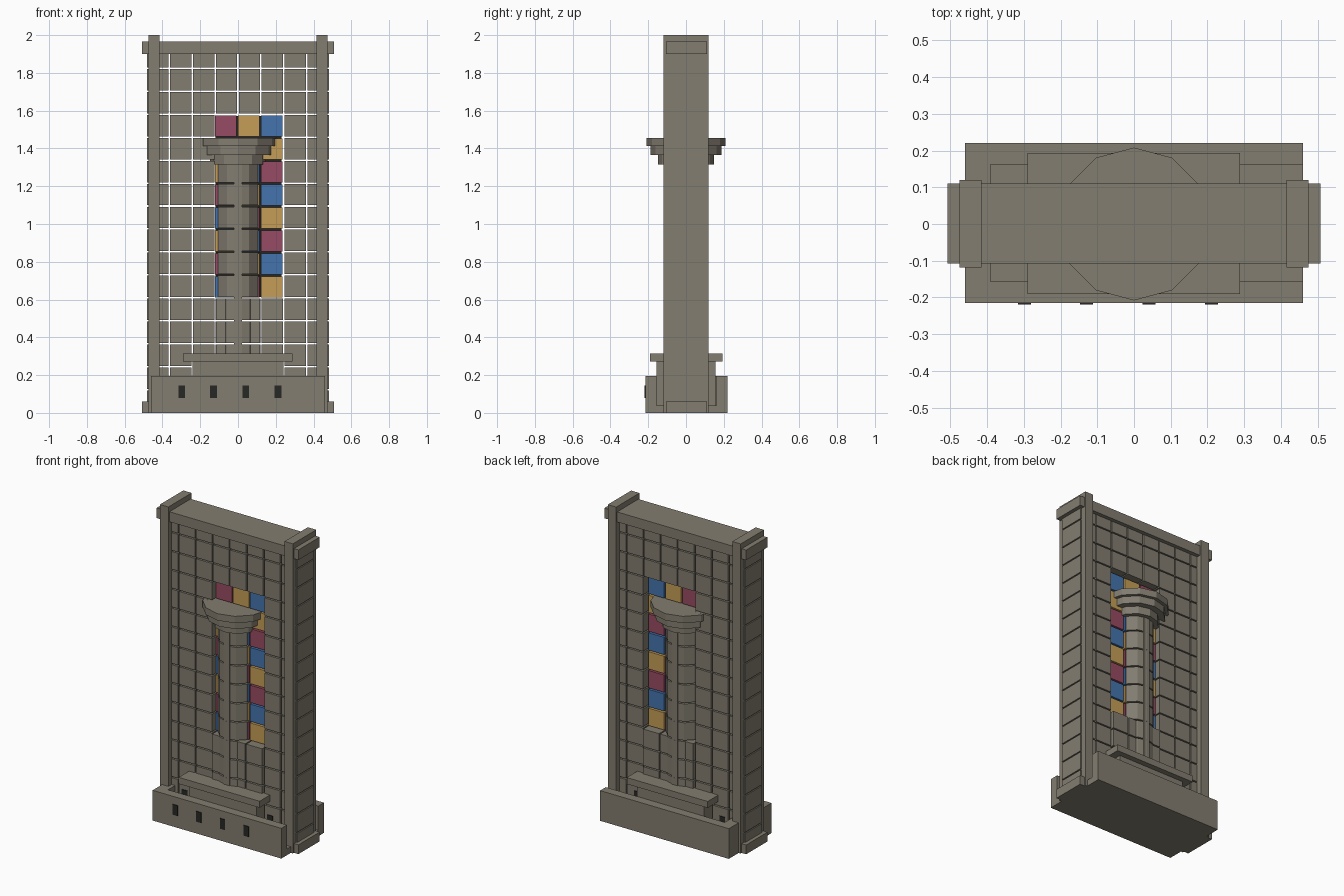
import bpy, bmesh, math
from mathutils import Matrix, Vector

if "Cube" in bpy.data.objects:
    bpy.data.objects.remove(bpy.data.objects["Cube"])


def material(name, rgb):
    m = bpy.data.materials.new(name)
    m.diffuse_color = (*rgb, 1)
    m.use_nodes = True
    m.node_tree.nodes["Principled BSDF"].inputs["Base Color"].default_value = m.diffuse_color
    return m


STONE = material("grey stone", (0.225, 0.205, 0.162))
DARK = material("dark slot", (0.02, 0.02, 0.018))
GOLD = material("gold glass", (0.56, 0.34, 0.095))
BLUE = material("blue glass", (0.058, 0.175, 0.42))
RED = material("red glass", (0.31, 0.07, 0.125))
GLASS = [GOLD, BLUE, RED]


def finish(bm, name, mats):
    me = bpy.data.meshes.new(name)
    bm.to_mesh(me)
    bm.free()
    for m in mats:
        me.materials.append(m)
    ob = bpy.data.objects.new(name, me)
    bpy.context.collection.objects.link(ob)
    return ob


def add_box(bm, x0, x1, y0, y1, z0, z1, mat=0):
    size = Matrix.Diagonal((x1 - x0, y1 - y0, z1 - z0, 1))
    mid = Matrix.Translation(((x0 + x1) / 2, (y0 + y1) / 2, (z0 + z1) / 2))
    verts = bmesh.ops.create_cube(bm, size=1, matrix=mid @ size)["verts"]
    for f in {f for v in verts for f in v.link_faces}:
        f.material_index = mat


def boxes(name, mats, *specs):
    bm = bmesh.new()
    for s in specs:
        add_box(bm, *s)
    return finish(bm, name, mats)


def add_drum(bm, radius, z0, z1):
    # twelve-sided drum with a corner facing the front
    bmesh.ops.create_cone(bm, cap_ends=True, segments=12, radius1=radius,
                          radius2=radius, depth=z1 - z0,
                          matrix=Matrix.Translation((0, 0, (z0 + z1) / 2)))


P = 0.1217      # block pitch
GAP = 0.004     # half the joint width

# Wall of separate blocks with a window opening left out
wall = bmesh.new()
glass = bmesh.new()
for row in range(16):
    for col in range(-4, 4):
        x, z = col * P, row * P
        if -1 <= col <= 1 and 5 <= row <= 12:
            step = {1: 0, 0: 2, -1: 1}[col]
            add_box(glass, x, x + P - 0.009, -0.05, 0.05, z + 0.003, z + P - 0.007,
                    (row - 5 + step) % 3)
        else:
            add_box(wall, x + GAP, x + P - GAP, -0.085, 0.085,
                    z + GAP, z + P - GAP)
finish(wall, "wall_blocks", [STONE])
finish(glass, "coloured_glass", GLASS)
boxes("glass_backing", [DARK],
      (-P + 0.003, 2 * P - 0.012, -0.004, 0.004, 5 * P + 0.005, 13 * P - 0.01))

# Frame: two posts, bottom and top beams
for side, name in ((-1, "left_post"), (1, "right_post")):
    c = side * 0.445
    boxes(name, [STONE], (c - 0.03, c + 0.03, -0.118, 0.12, 0, 2))
boxes("bottom_beam", [STONE], (-0.507, 0.507, -0.107, 0.11, 0, 0.06))
boxes("top_beam", [STONE], (-0.507, 0.507, -0.107, 0.11, 1.9, 1.965))

# Low pier of thicker blocks under the window
pier = bmesh.new()
for row in range(2, 5):
    for col in range(-1, 2):
        x, z = col * P, row * P
        add_box(pier, x + GAP, x + P - GAP, -0.096, 0.096,
                z + GAP, z + P - GAP)
finish(pier, "window_pier", [STONE])

# Column shaft as stacked drums with a narrow rib down the front and back
shaft = bmesh.new()
z = 0.31
for k in range(3, 12):
    top = k * P
    if top - z > 0.02:
        add_drum(shaft, 0.118, z, min(top, 1.325) - GAP)
    z = top + GAP
finish(shaft, "column_shaft", [STONE])
boxes("column_rib", [STONE], (-0.02, 0.02, -0.117, 0.117, 0.31, 1.33))

# Stepped capital
capital = bmesh.new()
for r, z0, z1 in ((0.147, 1.315, 1.37), (0.187, 1.365, 1.415), (0.208, 1.412, 1.456)):
    add_drum(capital, r, z0, z1)
finish(capital, "column_capital", [STONE])

# Pedestal
boxes("pedestal_base", [STONE], (-0.24, 0.24, -0.155, 0.157, 0.03, 0.28))
boxes("pedestal_slab", [STONE], (-0.29, 0.288, -0.191, 0.193, 0.273, 0.315))

# Planter trough around the foot
boxes("trough_floor", [STONE], (-0.46, 0.46, -0.213, 0.218, 0, 0.04))
boxes("trough_front", [STONE], (-0.39, 0.46, -0.215, -0.157, 0, 0.195))
boxes("trough_back", [STONE], (-0.39, 0.46, 0.162, 0.22, 0, 0.195))
boxes("trough_end", [STONE], (-0.46, -0.39, -0.215, 0.22, 0, 0.195))

# Dark slots on the front of the trough and low on the wall
boxes("front_slots", [DARK],
      *[(x - 0.018, x + 0.018, -0.219, -0.213, 0.078, 0.145)
        for x in (-0.298, -0.129, 0.041, 0.211)])
boxes("wall_slots", [DARK],
      *[(x - 0.02, x + 0.02, y - 0.003, y + 0.003, 0.135, 0.185)
        for x in (-0.32, 0.29) for y in (-0.086, 0.086)])
